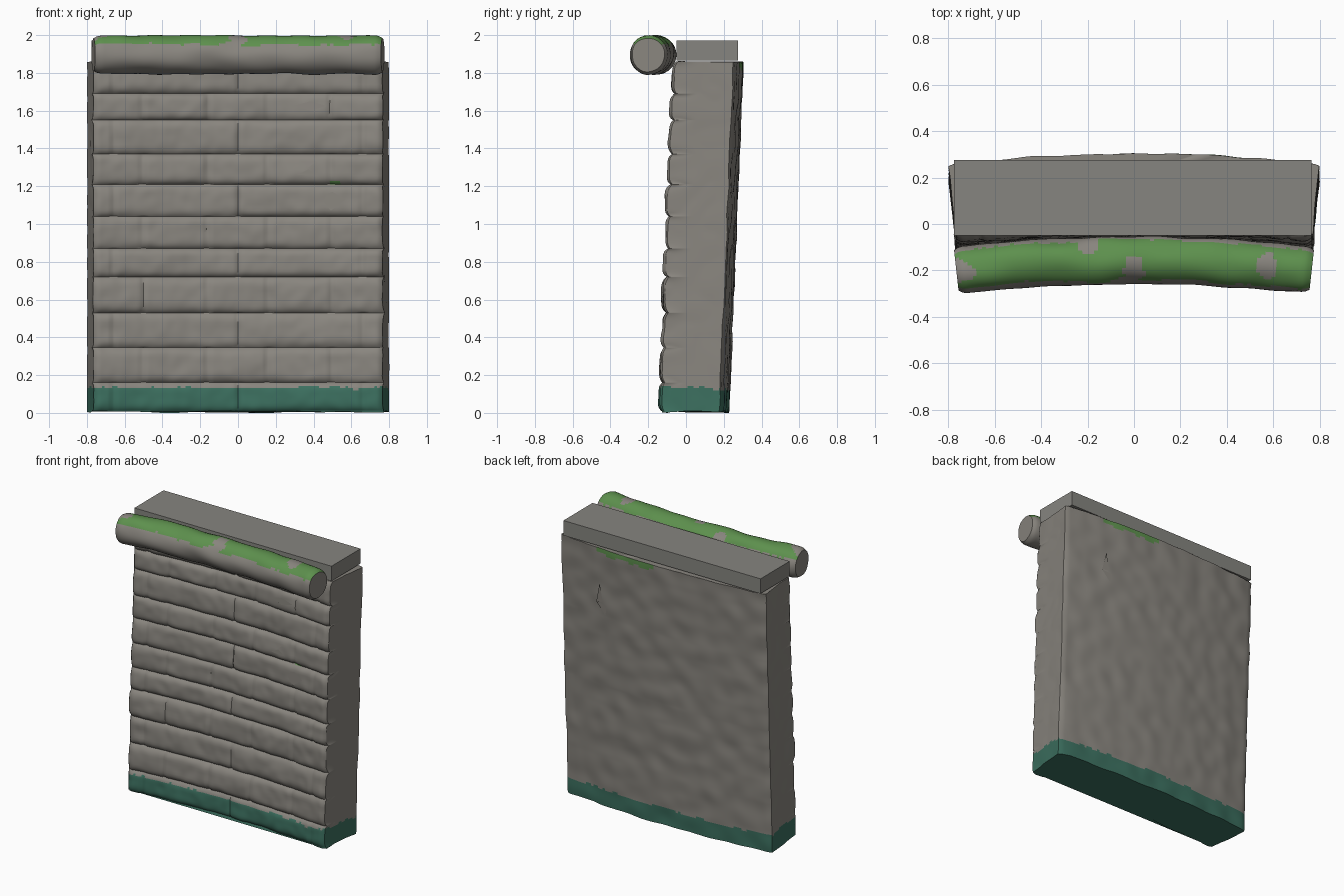
import bpy, bmesh, math, random
from mathutils import Vector, noise

if "Cube" in bpy.data.objects:
    bpy.data.objects.remove(bpy.data.objects["Cube"])
random.seed(4)

R = 7.0                      # radius of the gentle curve in plan
HALF, FRONT, BACK, TOP = 0.775, -0.105, 0.228, 1.86
SEAMS = [0.01, 0.16, 0.345, 0.53, 0.72, 0.87, 1.04, 1.21, 1.37, 1.55, 1.69, TOP]
JOINTS = [[-0.67, 0, 0.67], [-0.51, -0.165, 0.16, 0.5]]
OFFSETS = [[random.uniform(-0.005, 0.005) for _ in range(5)] for _ in SEAMS]


def material(name, rgb):
    m = bpy.data.materials.new(name)
    m.use_nodes = True
    m.diffuse_color = (*rgb, 1)
    m.node_tree.nodes["Principled BSDF"].inputs["Base Color"].default_value = (*rgb, 1)
    return m


STONE = material("grey stone", (0.25, 0.235, 0.21))
SLAB = material("cut stone", (0.24, 0.235, 0.215))
ALGAE = material("teal algae", (0.045, 0.16, 0.115))
MOSS = material("green moss", (0.11, 0.28, 0.075))


def wob(x, y, z, freq):
    return noise.noise(Vector((x * freq, y * freq, z * freq)))


def bend(u, v, z, lean=0.0):
    a = u / R
    return Vector((math.sin(a) * (R + v), math.cos(a) * (R + v) - R + lean * z / TOP, z))


def finish(name, bm, mats, angle=None):
    bmesh.ops.recalc_face_normals(bm, faces=bm.faces)
    me = bpy.data.meshes.new(name)
    bm.to_mesh(me)
    bm.free()
    ob = bpy.data.objects.new(name, me)
    bpy.context.collection.objects.link(ob)
    for m in mats:
        me.materials.append(m)
    if angle:
        bpy.ops.object.select_all(action='DESELECT')
        ob.select_set(True)
        bpy.context.view_layer.objects.active = ob
        bpy.ops.object.shade_smooth_by_angle(angle=math.radians(angle))
    return ob


def skin(bm, rings):
    """Join closed rings of points into a capped tube."""
    loops = [[bm.verts.new(p) for p in ring] for ring in rings]
    n = len(loops[0])
    for a, b in zip(loops, loops[1:]):
        for i in range(n):
            j = (i + 1) % n
            bm.faces.new((a[i], a[j], b[j], b[i]))
    bm.faces.new(loops[0])
    bm.faces.new(loops[-1])


def course(z):
    for r in range(len(SEAMS) - 1):
        if z <= SEAMS[r + 1]:
            break
    return r, min(1, max(0, (z - SEAMS[r]) / (SEAMS[r + 1] - SEAMS[r])))


def relief(u, z):
    """How far the brickwork stands out at a point of the front."""
    r, t = course(z)
    joints = JOINTS[r % 2]
    brick = sum(u > j for j in joints)
    gap = min(abs(u - j) for j in joints)
    seam = -0.022 * abs(2 * t - 1) ** 5
    joint = -0.010 * math.exp(-(gap / 0.012) ** 2)
    side = OFFSETS[r][brick] * (1 - abs(2 * t - 1) ** 8)
    return 0.006 + seam + joint + side + 0.009 * wob(u, 3, z, 6) + 0.004 * wob(u, 8, z, 17)


def wall_point(u, v, z):
    fade = max(0, 1 - (v - FRONT) / 0.13)
    bump = relief(u, z) if fade else 0
    du = 0.45 * bump * fade * max(0, abs(u) - 0.7) / 0.075
    du += 0.004 * wob(u, v, z, 7) * (abs(u) > HALF - 0.001)
    # soften the upright corners
    corner = max(0, (abs(u) - HALF + 0.03) / 0.03) ** 2
    nv = v - bump * fade
    if v < FRONT + 0.001:
        nv += 0.018 * corner
    elif v > BACK - 0.001:
        nv += 0.008 * wob(u, 5, z, 8) - 0.008 * corner
    if z >= TOP - 0.001:
        z += 0.007 * wob(u, v, 1, 9) - 0.012 * max(0, v)
    elif z <= 0.011:
        z = max(0, 0.006 + 0.016 * wob(u, v, 2, 4))
    return bend(u + math.copysign(du, u), nv, z, 0.075)


def run(a, b, n):
    return [a + (b - a) * i / n for i in range(n)]


# Brick wall: one outline carried up through the courses
outline = [(u, FRONT) for u in run(-HALF, HALF, 110)]
outline += [(HALF, v) for v in run(FRONT, BACK, 22)]
outline += [(u, BACK) for u in run(HALF, -HALF, 80)]
outline += [(-HALF, v) for v in run(BACK, FRONT, 22)]
levels = []
for lo, hi in zip(SEAMS, SEAMS[1:]):
    levels += [lo + (hi - lo) * (1 - math.cos(math.pi * i / 14)) / 2 for i in range(14)]
levels.append(TOP)
bm = bmesh.new()
skin(bm, [[wall_point(u, v, z) for u, v in outline] for z in levels])
bm.normal_update()
for f in bm.faces:
    c = f.calc_center_median()
    edge = 0.135 - 0.05 * max(0, c.y) + 0.018 * wob(c.x, c.y, 0, 7) + 0.012 * wob(c.x, c.y, 4, 30)
    back_moss = c.y > 0.2 and 0.05 < c.x < 0.5 and c.z > 1.82 + 0.03 * wob(c.x, 0, 0, 12)
    spot = c.y < 0 and abs(c.x - 0.51) < 0.03 and abs(c.z - 1.217) < 0.01
    if c.z < edge:
        f.material_index = 1
    elif (back_moss or spot) and len(f.verts) == 4:
        f.material_index = 2
finish("brick_wall", bm, [STONE, ALGAE, MOSS], 50)

# Rounded coping along the front of the top
bm = bmesh.new()
rings = []
STEPS, SIDES, END = 90, 40, 0.785
for i in range(STEPS + 1):
    u = -END + 2 * END * i / STEPS
    end = min(i, STEPS - i)
    scale = 0.86 if end == 0 else 0.96 if end == 1 else 1
    ring = []
    for k in range(SIDES):
        a = 2 * math.pi * k / SIDES
        rad = scale * (0.102 + 0.009 * wob(u * 1.2, math.cos(a) * 0.2, math.sin(a) * 0.2, 5))
        ring.append(bend(u, -0.157 + rad * math.cos(a), 1.896 + rad * math.sin(a)))
    rings.append(ring)
skin(bm, rings)
BARE = [(-0.74, -0.2, 0.05), (0, -0.19, 0.045), (0.57, -0.18, 0.05), (-0.2, -0.08, 0.05)]
for f in bm.faces:
    c = f.calc_center_median()
    line = 1.95 + 0.02 * wob(c.x, c.y, 0, 9) + 0.01 * wob(c.x, c.y, 2, 30)
    bare = any(math.hypot(c.x - x, c.y - y) < r + 0.02 * wob(c.x, c.y, 0, 20) for x, y, r in BARE)
    if len(f.verts) == 4 and c.z > line and not bare:
        f.material_index = 1
finish("rounded_coping", bm, [STONE, MOSS], 50)

# Straight slab on top
bm = bmesh.new()
bmesh.ops.create_cube(bm, size=1)
for v in bm.verts:
    v.co = Vector((v.co.x * 1.54 - 0.005, v.co.y * 0.325 + 0.113, v.co.z * 0.105 + 1.918))
finish("top_slab", bm, [SLAB])


# Thin chips lying on the brickwork
def chip(name, points, back=False):
    bm = bmesh.new()
    v0 = BACK + 0.008 if back else None
    vs = [bm.verts.new(bend(x, v0 or FRONT - relief(x, z) - 0.006, z, 0.075)) for x, z in points]
    bm.faces.new(vs)
    finish(name, bm, [STONE])


chip("diamond_chip", [(0.3, 1.625), (0.39, 1.6), (0.48, 1.625), (0.39, 1.65)])
chip("upper_wedge_chip", [(0.38, 1.3), (0.42, 1.33), (0.34, 1.33)])
chip("lower_wedge_chip", [(0.38, 1.29), (0.32, 1.26), (0.43, 1.255)])
chip("five_sided_chip", [(0.46, 1.12), (0.5, 1.07), (0.58, 1.13), (0.51, 1.17), (0.48, 1.16)])
chip("back_upper_chip", [(0.46, 1.61), (0.49, 1.47), (0.44, 1.48)], True)
chip("back_lower_chip", [(0.49, 1.47), (0.42, 1.39), (0.41, 1.46)], True)
